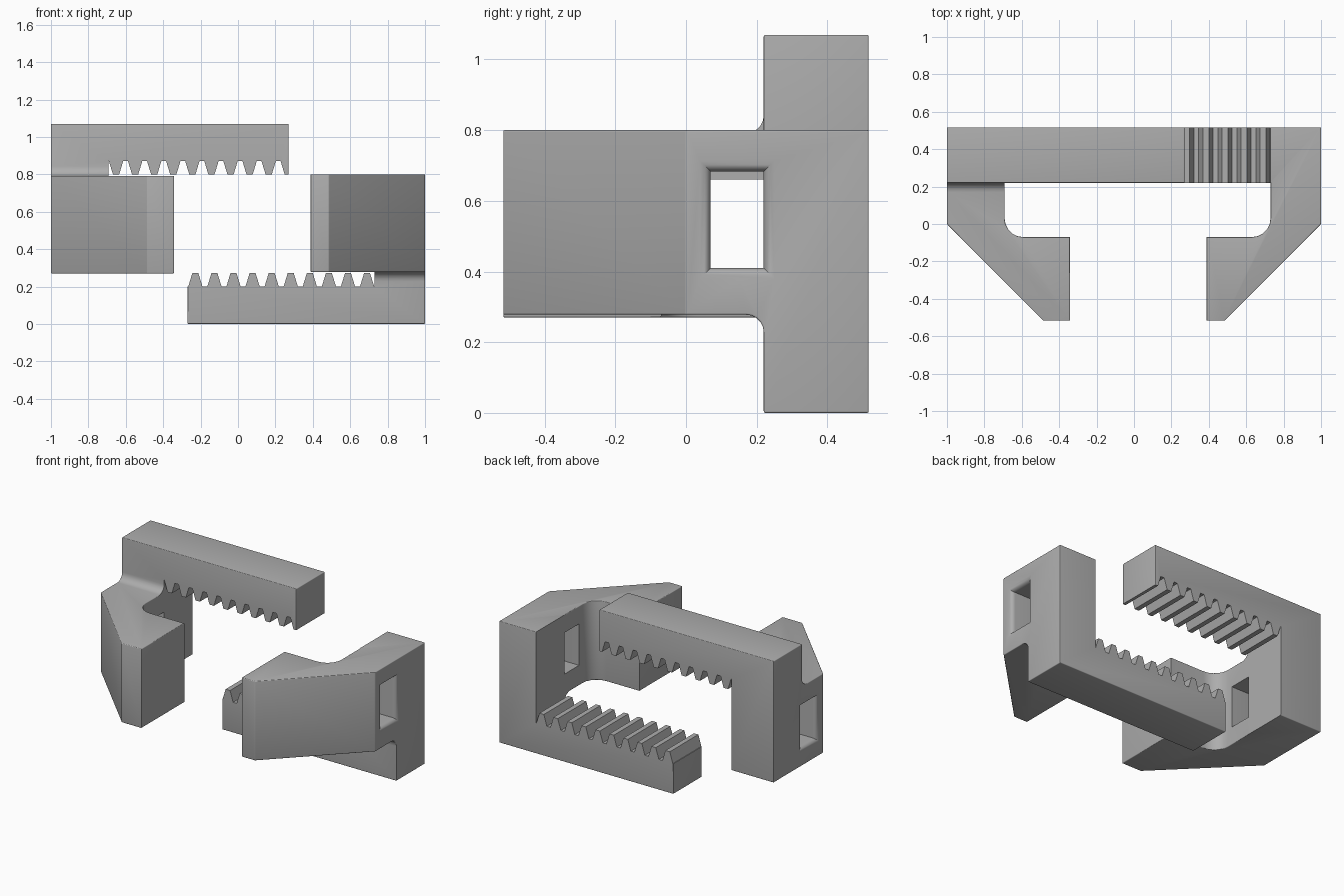
import bpy
import bmesh
import math
from mathutils import Matrix, Vector

cube = bpy.data.objects.get("Cube")
if cube:
    bpy.data.objects.remove(cube, do_unlink=True)

HEIGHT = 0.8       # height of one jaw
TOTAL = 1.07       # height of the pair
FRONT, BACK = -0.517, 0.517
BAR_Y = 0.22       # front face of the rack bar
BODY_Z = 0.278     # underside of the gripping jaw
BAR_END = -0.27
EPS = 0.004

grey = bpy.data.materials.new("plain_grey")
grey.use_nodes = True
colour = (0.42, 0.42, 0.42, 1)
grey.diffuse_color = colour
grey.node_tree.nodes["Principled BSDF"].inputs["Base Color"].default_value = colour


def make_object(name, bm):
    bmesh.ops.recalc_face_normals(bm, faces=bm.faces)
    mesh = bpy.data.meshes.new(name)
    bm.to_mesh(mesh)
    bm.free()
    mesh.materials.append(grey)
    obj = bpy.data.objects.new(name, mesh)
    bpy.context.collection.objects.link(obj)
    return obj


def loft(name, rings):
    """Skin a list of equal-length point rings and cap both ends."""
    bm = bmesh.new()
    loops = [[bm.verts.new(p) for p in ring] for ring in rings]
    for a, b in zip(loops, loops[1:]):
        for i in range(len(a)):
            j = (i + 1) % len(a)
            bm.faces.new((a[i], a[j], b[j], b[i]))
    bm.faces.new(loops[0])
    bm.faces.new(loops[-1])
    return make_object(name, bm)


def arc(cx, cy, r, start, end, steps=5):
    angles = [math.radians(start + (end - start) * i / steps) for i in range(steps + 1)]
    return [(cx + r * math.cos(a), cy + r * math.sin(a)) for a in angles]


def cut(obj, cutter):
    cutter.hide_render = True
    mod = obj.modifiers.new("cut", 'BOOLEAN')
    mod.operation = 'DIFFERENCE'
    mod.solver = 'EXACT'
    mod.object = cutter
    bpy.context.view_layer.objects.active = obj
    bpy.ops.object.modifier_apply(modifier=mod.name)
    bpy.data.objects.remove(cutter, do_unlink=True)


def round_edges(obj, inner, tip):
    """Round the convex edges, keeping the gripping corner and fillet edge sharp."""
    bm = bmesh.new()
    bm.from_mesh(obj.data)
    bmesh.ops.remove_doubles(bm, verts=bm.verts, dist=0.0005)
    bmesh.ops.dissolve_limit(bm, angle_limit=0.02, verts=bm.verts, edges=bm.edges)

    def wanted(e):
        if len(e.link_faces) != 2 or not e.is_convex or e.calc_face_angle() < 0.6:
            return False
        a, b = (v.co for v in e.verts)
        mid = (a + b) / 2
        upright = abs(a.z - b.z) > 0.1
        if upright and abs(mid.x - tip) < EPS and mid.y > -0.2:
            return False
        under = mid.z < BODY_Z - EPS and 0.1 < mid.y < BAR_Y + EPS
        return not (under and abs(mid.x - inner) < EPS)

    bmesh.ops.bevel(bm, geom=[e for e in bm.edges if wanted(e)], offset=0.038,
                    segments=4, profile=0.5, affect='EDGES', clamp_overlap=True)
    bm.to_mesh(obj.data)
    bm.free()


def make_jaw(name, inner, tip):
    # Plan outline: rack bar, side column and angled gripping jaw
    r = 0.1
    plan = [(1, BACK), (BAR_END, BACK), (BAR_END, BAR_Y), (inner, BAR_Y)]
    plan += arc(inner - r, -0.07 + r, r, 0, -90)
    plan += [(tip, -0.07), (tip, FRONT), (0.485, FRONT), (1, 0)]
    jaw = loft(name, [[(x, y, z) for x, y in plan] for z in (0, HEIGHT)])

    # Clear the space below the gripping jaw, with a fillet to the column
    f = 0.05
    side = [(-1, -0.2), (-1, BODY_Z)]
    side += arc(BAR_Y - f, BODY_Z - f, f, 90, 0)
    side += [(BAR_Y, -0.2)]
    cut(jaw, loft("under_cutter", [[(x, y, z) for y, z in side] for x in (0.3, 1.2)]))
    round_edges(jaw, inner, tip)

    # Rack teeth
    teeth = [(inner, 1), (inner, 0.2)]
    for k in range(10):
        c = inner - 0.04 - 0.102 * k
        teeth += [(c + 0.038, 0.2), (c + 0.016, 0.272), (c - 0.016, 0.272), (c - 0.038, 0.2)]
    teeth += [(-0.5, 0.2), (-0.5, 1)]
    cut(jaw, loft("tooth_cutter", [[(x, y, z) for x, z in teeth] for y in (BAR_Y - 0.005, 0.7)]))

    # Strap window with a flared outer rim
    rings = []
    flare = [(0.5, 0)] + [(1 - 0.03 * math.cos(t), 0.03 * (1 - math.sin(t)))
                          for t in (math.pi / 2 * (1 - i / 4) for i in range(5))]
    flare = [(0.5, 0)] + [(0.97 + 0.03 * math.sin(t), 0.03 * (1 - math.cos(t)))
                          for t in (math.pi / 2 * i / 4 for i in range(5))]
    for x, g in flare + [(1.1, 0.03)]:
        rings.append([(x, 0.07 - g, 0.41 - g), (x, BAR_Y + g, 0.41 - g),
                      (x, BAR_Y + g, 0.683 + g), (x, 0.07 - g, 0.683 + g)])
    cut(jaw, loft("window_cutter", rings))

    bpy.ops.object.select_all(action='DESELECT')
    jaw.select_set(True)
    bpy.context.view_layer.objects.active = jaw
    bpy.ops.object.shade_smooth_by_angle(angle=math.radians(30))
    return jaw


left_jaw = make_jaw("left_rack_jaw", 0.73, 0.388)

# The second jaw is turned over so that its rack faces down
right_jaw = make_jaw("right_rack_jaw", 0.692, 0.342)
turn = Matrix.Translation(Vector((0, 0, TOTAL))) @ Matrix.Rotation(math.pi, 4, 'Y')
right_jaw.data.transform(turn)
